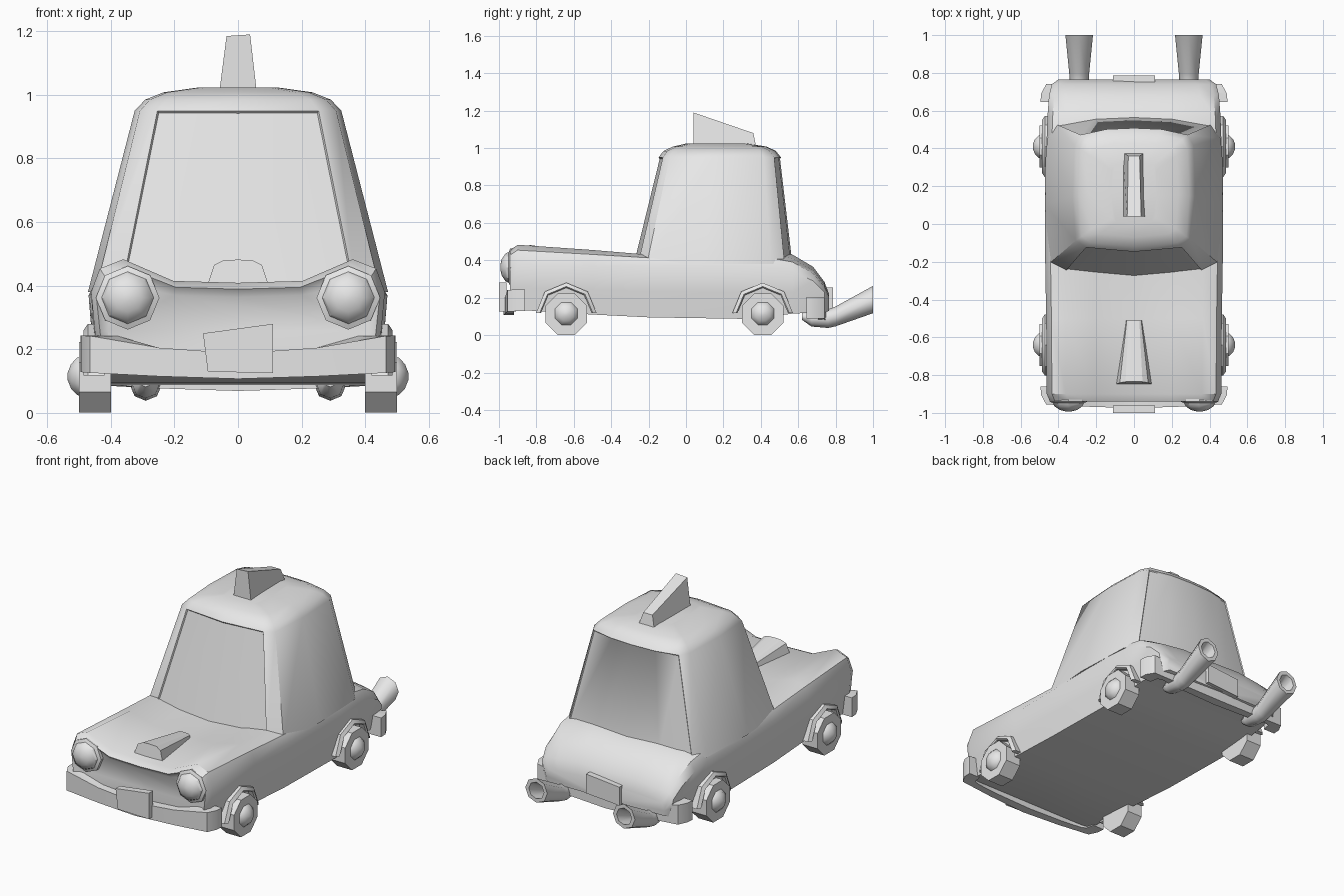
import bpy, bmesh, math
from mathutils import Vector

if "Cube" in bpy.data.objects:
    bpy.data.objects.remove(bpy.data.objects["Cube"], do_unlink=True)

grey = bpy.data.materials.new("light_grey")
grey.use_nodes = True
grey.diffuse_color = (0.8, 0.8, 0.8, 1)
grey.node_tree.nodes["Principled BSDF"].inputs["Base Color"].default_value = (0.8, 0.8, 0.8, 1)


def finish(name, bm, angle=30):
    bmesh.ops.recalc_face_normals(bm, faces=bm.faces)
    mesh = bpy.data.meshes.new(name)
    bm.to_mesh(mesh)
    bm.free()
    mesh.materials.append(grey)
    ob = bpy.data.objects.new(name, mesh)
    bpy.context.collection.objects.link(ob)
    bpy.ops.object.select_all(action='DESELECT')
    ob.select_set(True)
    bpy.context.view_layer.objects.active = ob
    bpy.ops.object.shade_smooth_by_angle(angle=math.radians(angle))
    return ob


def loft(rings, caps=True):
    """Skin closed rings of points; returns the bmesh, the bands and the caps."""
    bm = bmesh.new()
    vs = [[bm.verts.new(p) for p in r] for r in rings]
    n = len(vs[0])
    bands = [[bm.faces.new((a[i], a[(i + 1) % n], b[(i + 1) % n], b[i])) for i in range(n)]
             for a, b in zip(vs, vs[1:])]
    ends = [bm.faces.new(vs[0]), bm.faces.new(vs[-1])] if caps else []
    bmesh.ops.recalc_face_normals(bm, faces=bm.faces)
    return bm, bands, ends


def mirror_ring(half):
    """Complete a half ring whose first and last points lie on x = 0."""
    return half + [(-p[0],) + tuple(p[1:]) for p in half[-2:0:-1]]


def lathe_x(name, side, y, z, profile, sides=8, angle=30):
    """Turned part with its axis along x; profile is (x, radius)."""
    rings = []
    for x, r in profile:
        a0 = math.pi / sides
        rings.append([(side * x, y + r * math.cos(a0 + k * math.tau / sides),
                       z + r * math.sin(a0 + k * math.tau / sides)) for k in range(sides)])
    return finish(name, loft(rings)[0], angle)


# Lower body: sections along y (y, half width, bottom, side height, ridge, centre)
sections = [
    (-0.94, 0.445, 0.15, 0.36, 0.455, 0.395),
    (-0.90, 0.462, 0.135, 0.38, 0.483, 0.415),
    (-0.50, 0.465, 0.11, 0.37, 0.455, 0.412),
    (-0.20, 0.470, 0.095, 0.37, 0.43, 0.41),
    (0.30, 0.470, 0.087, 0.37, 0.43, 0.43),
    (0.46, 0.462, 0.10, 0.36, 0.43, 0.44),
    (0.57, 0.458, 0.115, 0.34, 0.41, 0.43),
    (0.68, 0.450, 0.12, 0.29, 0.345, 0.365),
    (0.74, 0.435, 0.12, 0.23, 0.27, 0.285),
    (0.765, 0.400, 0.13, 0.19, 0.21, 0.22),
]
rings = []
for y, w, zb, zs, zr, zc in sections:
    rings.append(mirror_ring([
        (0, y, zb), (0.94 * w, y, zb), (0.975 * w, y, (zb + zs) / 2), (w, y, zs),
        (0.94 * w, y, zs + 0.72 * (zr - zs)), (0.78 * w, y, zr),
        (0.44 * w, y, zc), (0, y, zc - 0.006)]))
bm, bands, ends = loft(rings)
# Recessed front panel under the bonnet lip
bmesh.ops.inset_region(bm, faces=[ends[0]], thickness=0.025, depth=-0.02)
finish("body", bm, 40)

# Cabin: one outline tapered upwards (z, half width, front y, back y)
outline = [(0, 0), (0.78, 0.035), (0.95, 0.09), (1, 0.45), (0.97, 0.86),
           (0.87, 0.945), (0.45, 0.99), (0, 1)]
levels = [(0.38, 0.472, -0.287, 0.575), (0.95, 0.325, -0.147, 0.508),
          (0.985, 0.292, -0.12, 0.48), (1.008, 0.235, -0.07, 0.43),
          (1.024, 0.12, 0.0, 0.33)]
rings = [mirror_ring([(x * w, f + t * (b - f), z) for x, t in outline])
         for z, w, f, b in levels]
bm, bands, ends = loft(rings)
wall = bands[0]
n = len(wall)
half = len(outline) - 1
for panel, depth in (([wall[0], wall[n - 1]], -0.008),
                     ([wall[half - 2], wall[half - 1], wall[half], wall[half + 1]], -0.006)):
    bmesh.ops.inset_region(bm, faces=panel, thickness=0.006, depth=depth)
finish("cabin", bm, 45)

# Roof sign wedge
finish("roof_sign", loft([
    [(-0.06, 0.04, 1.0), (0.06, 0.04, 1.0), (0.06, 0.38, 0.98), (-0.06, 0.38, 0.98)],
    [(-0.036, 0.04, 1.185), (0.038, 0.04, 1.19), (0.03, 0.36, 1.08), (-0.03, 0.36, 1.08)],
])[0])

# Bonnet scoop
finish("bonnet_scoop", loft([
    mirror_ring([(0, -0.85, 0.39), (0.1, -0.85, 0.39), (0.075, -0.84, 0.465),
                 (0.045, -0.835, 0.48), (0, -0.835, 0.482)]),
    mirror_ring([(0, -0.51, 0.39), (0.045, -0.51, 0.39), (0.038, -0.51, 0.42),
                 (0.028, -0.51, 0.428), (0, -0.51, 0.43)]),
])[0], 25)

# Bumpers: (inner x, inner y, outer x, outer y, low, high) from the end to the middle
bumper = [(0.42, -0.86, 0.495, -0.86, 0.128, 0.243),
          (0.41, -0.91, 0.492, -0.905, 0.128, 0.243),
          (0.38, -0.92, 0.465, -0.955, 0.126, 0.242),
          (0.25, -0.92, 0.25, -0.967, 0.115, 0.205),
          (0, -0.92, 0, -0.975, 0.107, 0.187)]


def make_bumper(name, place):
    path = [(1, s) for s in bumper] + [(-1, s) for s in bumper[-2::-1]]
    rings = [[place(m * ix, iy, lo), place(m * ox, oy, lo),
              place(m * ox, oy, hi), place(m * ix, iy, hi)]
             for m, (ix, iy, ox, oy, lo, hi) in path]
    finish(name, loft(rings)[0])


make_bumper("front_bumper", lambda x, y, z: (x, y, z))
make_bumper("rear_bumper", lambda x, y, z: (x, -y - 0.215, z - 0.038))


# Blank plates on the bumpers
def make_plate(name, corners, y0, y1):
    finish(name, loft([[(x, y, z) for x, z in corners] for y in (y0, y1)])[0])


make_plate("front_plate", [(-0.11, 0.25), (0.11, 0.28), (0.11, 0.125), (-0.095, 0.13)], -1.0, -0.96)
make_plate("rear_plate", [(-0.11, 0.235), (0.11, 0.255), (0.11, 0.14), (-0.11, 0.125)], 0.75, 0.787)

for side, label in ((1, "left"), (-1, "right")):
    # Wheels, hubs and arches
    for y, end in ((-0.64, "front"), (0.41, "rear")):
        tag = f"{end}_{label}"
        lathe_x(f"{tag}_wheel", side, y, 0.112, [(0.40, 0.12), (0.50, 0.12)])
        lathe_x(f"{tag}_hub", side, y, 0.115,
                [(0.49, 0.068), (0.505, 0.064), (0.525, 0.042), (0.536, 0.012)], 8, 50)
        arch = []
        for k in range(5):
            a = k * math.pi / 4
            c, s = math.cos(a), math.sin(a)
            arch.append([(side * x, y + r * c, 0.118 + r * s) for x, r in
                         ((0.42, 0.135), (0.478, 0.135), (0.486, 0.142),
                          (0.472, 0.162), (0.42, 0.162))])
        finish(f"{tag}_arch", loft(arch)[0])

    # Headlight: surround and dome
    rings = []
    for y, r in ((-0.90, 0.1), (-0.94, 0.1), (-0.948, 0.082), (-0.965, 0.074),
                 (-0.985, 0.045), (-0.993, 0.012)):
        rings.append([(side * 0.347 + r * math.cos(k * math.tau / 8), y,
                       0.362 + r * math.sin(k * math.tau / 8)) for k in range(8)])
    finish(f"{label}_headlight", loft(rings)[0], 40)

    # Flared exhaust pipe with a hollow mouth (y, z, radius)
    pipe = [(0.62, 0.10, 0.018), (0.67, 0.088, 0.042), (0.76, 0.088, 0.05),
            (0.80, 0.10, 0.053), (1.0, 0.19, 0.073), (1.0, 0.19, 0.05), (0.88, 0.137, 0.03)]
    rings = [[(side * 0.29 + r * math.cos(k * math.tau / 8), y,
               z + r * math.sin(k * math.tau / 8)) for k in range(8)] for y, z, r in pipe]
    finish(f"{label}_exhaust", loft(rings)[0], 50)
